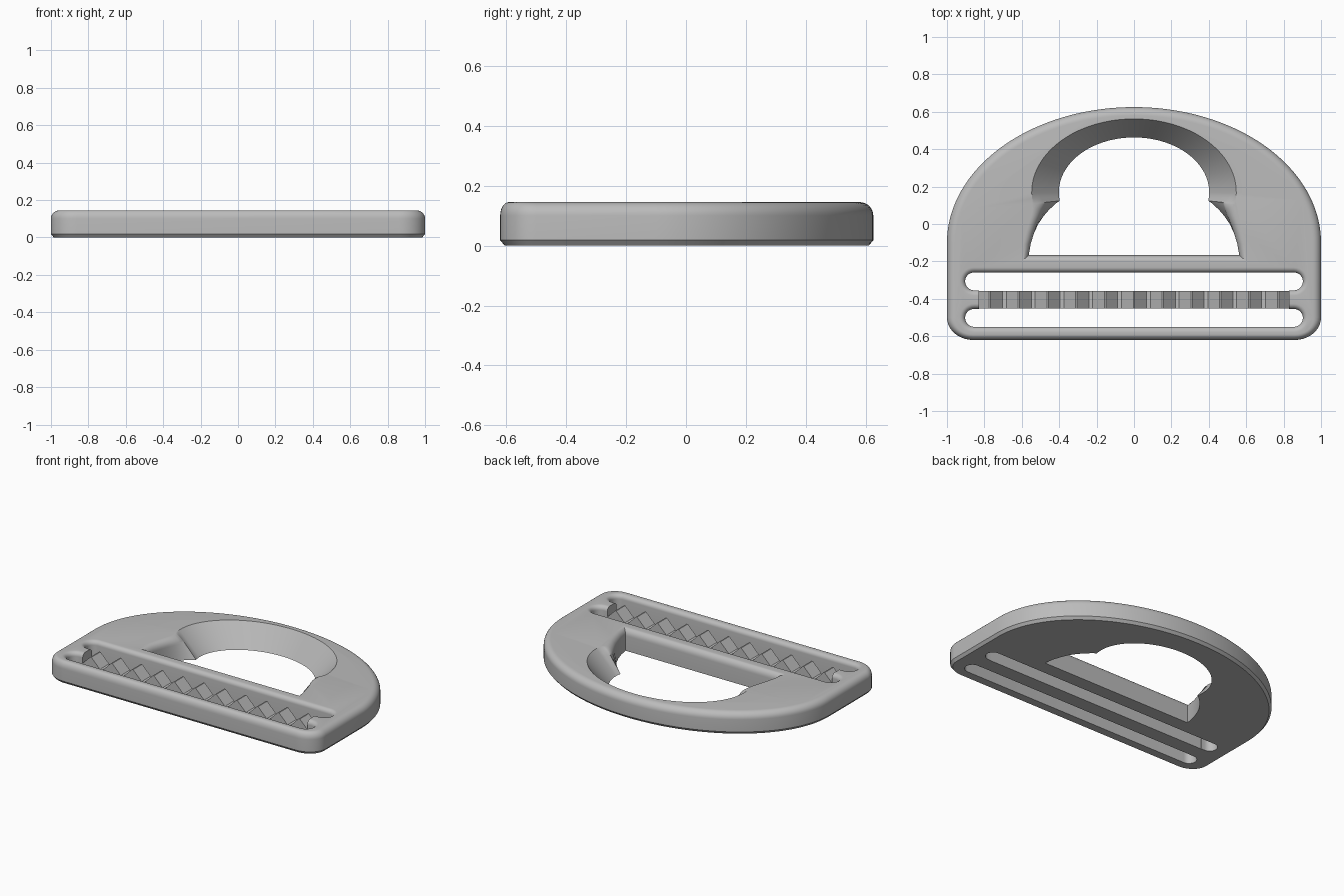
import bpy, bmesh
from math import sin, cos, pi, sqrt, radians
from mathutils import Vector

if "Cube" in bpy.data.objects:
    bpy.data.objects.remove(bpy.data.objects["Cube"])

H = 0.145            # plate thickness
STEPS = 7            # rings in each rounded edge

grey = bpy.data.materials.new("plain_grey")
grey.use_nodes = True
grey.diffuse_color = (0.5, 0.5, 0.5, 1)
grey.node_tree.nodes["Principled BSDF"].inputs["Base Color"].default_value = (0.5, 0.5, 0.5, 1)


def loft(name, rings):
    """Closed solid through rings of equal point count."""
    bm = bmesh.new()
    loops = [[bm.verts.new(p) for p in ring] for ring in rings]
    n = len(loops[0])
    for a, b in zip(loops, loops[1:]):
        for i in range(n):
            j = (i + 1) % n
            bm.faces.new((a[i], a[j], b[j], b[i]))
    bm.faces.new(loops[0])
    bm.faces.new(loops[-1])
    bmesh.ops.recalc_face_normals(bm, faces=bm.faces)
    mesh = bpy.data.meshes.new(name)
    bm.to_mesh(mesh)
    bm.free()
    obj = bpy.data.objects.new(name, mesh)
    bpy.context.collection.objects.link(obj)
    mesh.materials.append(grey)
    return obj


def arc(cx, cy, rx, ry, start, end, n):
    """Points on an elliptical arc, angles in degrees."""
    angles = [radians(start + (end - start) * i / n) for i in range(n + 1)]
    return [Vector((cx + rx * cos(a), cy + ry * sin(a))) for a in angles]


def offset(pts, d, front=1.0):
    """Move a counter-clockwise outline outward, scaled where it faces the front."""
    out = []
    for i, p in enumerate(pts):
        t = pts[(i + 1) % len(pts)] - pts[i - 1]
        nrm = Vector((t.y, -t.x)).normalized()
        scale = 1 + (front - 1) * max(0, -nrm.y)
        out.append(p + nrm * d * scale)
    return out


def at(pts, z):
    return [(p.x, p.y, z) for p in pts]


def smooth(obj):
    bpy.ops.object.select_all(action='DESELECT')
    obj.select_set(True)
    bpy.context.view_layer.objects.active = obj
    bpy.ops.object.shade_smooth_by_angle(angle=radians(32))


# Plate: arched outline, small lower chamfer, rounded upper rim
outline = arc(0, -0.1, 1, 0.725, 0, 180, 72)
outline += arc(-0.86, -0.5, 0.14, 0.12, 180, 270, 10)
outline += arc(0.86, -0.5, 0.14, 0.12, 270, 360, 10)
rim = 0.045
rings = [at(offset(outline, -0.015), 0), at(outline, 0.018)]
for i in range(STEPS + 1):
    a = i / STEPS * pi / 2
    rings.append(at(offset(outline, -rim * (1 - cos(a)), 0.65), H - rim + rim * sin(a)))
plate = loft("buckle_plate", rings)

# Large opening: sloped seat around the arch, rounded lip round the lower part
flank_low = [(0.42, 0.108), (0.455, 0.075), (0.485, 0.04), (0.512, 0),
             (0.535, -0.05), (0.552, -0.105), (0.563, -0.167)]
flank_top = [(0.545, 0.105), (0.545, 0.085), (0.548, 0.05), (0.56, 0.01),
             (0.577, -0.045), (0.592, -0.11), (0.603, -0.202)]


def opening(cy, rx, ry, flank, dip):
    right = [Vector(p) for p in reversed(flank)]
    left = [Vector((-x, y)) for x, y in flank]
    return right + arc(0, cy, rx, ry, -dip, 180 + dip, 48) + left


low = opening(0.17, 0.402, 0.293, flank_low, 9)
top = opening(0.17, 0.547, 0.392, flank_top, 9)
f = len(flank_low)
weights = [min(1, max(0, (f + 1 - i) / 6)) for i in range(len(low))]
weights = [max(a, b) for a, b in zip(weights, reversed(weights))]
levels = [0, 0.1] + [0.1 + (H - 0.1) * sin(i / STEPS * pi / 2) for i in range(1, STEPS + 1)]
rings = [at(low, -0.05)]
for z in levels:
    lip = 1 - sqrt(max(0, 1 - (max(0, z - 0.1) / (H - 0.1)) ** 2))
    rings.append([(*p.lerp(q, w * lip + (1 - w) * z / H), z)
                  for p, q, w in zip(low, top, weights)])
rings.append(at(top, 0.25))
cutters = [loft("opening_cutter", rings)]

# Two strap slots with rounded lips
r = 0.048
lip = 0.028
for cy in (-0.307, -0.502):
    slot = arc(0.855, cy, r, r, -90, 90, 14) + arc(-0.855, cy, r, r, 90, 270, 14)
    rings = [at(slot, -0.05)]
    for i in range(STEPS + 1):
        a = i / STEPS * pi / 2
        rings.append(at(offset(slot, lip * (1 - cos(a))), H - lip + lip * sin(a)))
    rings.append(at(offset(slot, lip), 0.25))
    cutters.append(loft("slot_cutter", rings))

# Gap between the slots where the toothed bar sits
gap = [Vector(p) for p in ((-0.83, -0.47), (0.83, -0.47), (0.83, -0.34), (-0.83, -0.34))]
cutters.append(loft("bar_gap_cutter", [at(gap, -0.06), at(gap, 0.26)]))

bpy.context.view_layer.objects.active = plate
for c in cutters:
    c.hide_render = True
    m = plate.modifiers.new("cut", 'BOOLEAN')
    m.operation, m.solver, m.object = 'DIFFERENCE', 'EXACT', c
    bpy.ops.object.modifier_apply(modifier=m.name)
for c in cutters:
    bpy.data.objects.remove(c)
smooth(plate)

# Toothed grip bar: zigzag profile swept across its width
pitch, peak, valley = 0.154, 0.138, 0.075
profile = [(-0.84, 0), (-0.84, valley)]
for k in range(11):
    x = (k - 5) * pitch
    profile += [(x - 0.067, valley), (x - 0.004, peak), (x + 0.004, peak), (x + 0.067, valley)]
profile += [(0.84, valley), (0.84, 0)]
loft("toothed_bar", [[(x, y, z) for x, z in profile] for y in (-0.453, -0.357)])
